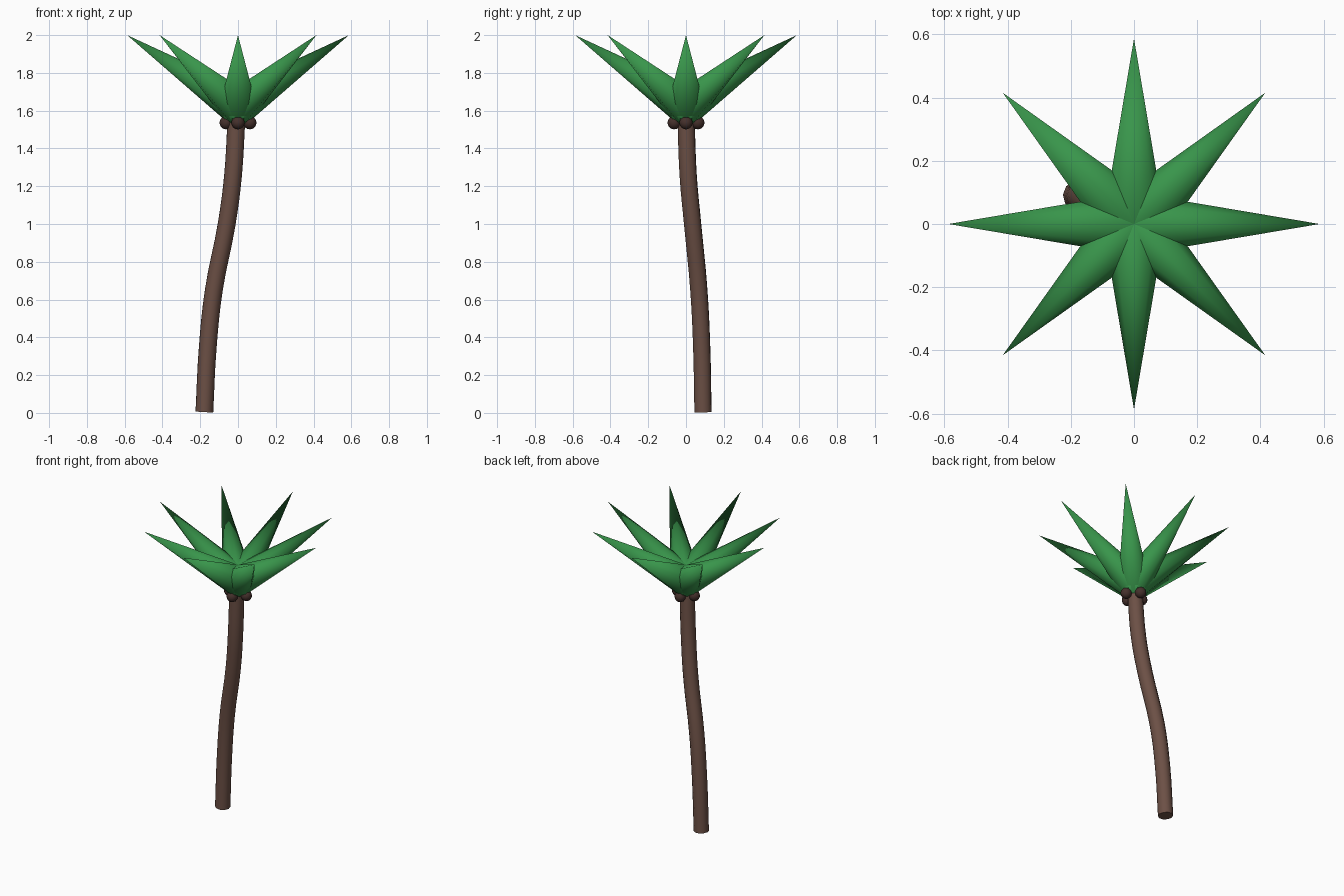
import bpy, math
from mathutils import Vector, Matrix

if "Cube" in bpy.data.objects:
    bpy.data.objects.remove(bpy.data.objects["Cube"])


def material(name, rgb):
    m = bpy.data.materials.new(name)
    m.diffuse_color = (*rgb, 1)
    m.use_nodes = True
    m.node_tree.nodes["Principled BSDF"].inputs["Base Color"].default_value = m.diffuse_color
    return m


bark = material("bark", (0.15, 0.08, 0.06))
shell = material("shell", (0.06, 0.03, 0.025))
green = material("leaf_green", (0.04, 0.3, 0.07))


def finish(obj, name, mat):
    obj.name = name
    obj.data.materials.clear()
    obj.data.materials.append(mat)
    bpy.ops.object.shade_smooth_by_angle(angle=math.radians(50))


# Curved trunk: a round tube swept along an S-shaped path
path = [(-0.178, 0.09, 0.005), (-0.16, 0.083, 0.35), (-0.128, 0.068, 0.65),
        (-0.06, 0.035, 1.0), (-0.027, 0.012, 1.25), (-0.008, 0.0, 1.56)]
curve = bpy.data.curves.new("trunk", 'CURVE')
curve.dimensions = '3D'
curve.bevel_depth = 0.047
curve.bevel_resolution = 3
curve.resolution_u = 4
curve.use_fill_caps = True
spline = curve.splines.new('BEZIER')
spline.bezier_points.add(len(path) - 1)
for point, co in zip(spline.bezier_points, path):
    point.co = co
    point.handle_left_type = point.handle_right_type = 'AUTO'
trunk = bpy.data.objects.new("trunk", curve)
bpy.context.collection.objects.link(trunk)
bpy.context.view_layer.objects.active = trunk
trunk.select_set(True)
bpy.ops.object.convert(target='MESH')
finish(bpy.context.object, "trunk", bark)

# Eight cone leaves fanning up and out from the top of the trunk
for i in range(8):
    a = i * math.pi / 4
    out = Vector((math.cos(a), math.sin(a), 0))
    base = out * -0.006 + Vector((0, 0, 1.616))
    tip = out * 0.587 + Vector((0, 0, 2.0))
    axis = tip - base
    bpy.ops.mesh.primitive_cone_add(vertices=8, radius1=0.1, depth=axis.length)
    leaf = bpy.context.object
    tilt = Matrix.Rotation(math.pi / 2 - math.atan2(axis.z, axis.xy.length), 4, 'Y')
    leaf.matrix_world = (Matrix.Translation((base + tip) / 2)
                         @ Matrix.Rotation(a, 4, 'Z') @ tilt)
    finish(leaf, f"leaf_{i + 1}", green)

# Four nuts tucked under the leaves
for i in range(4):
    a = i * math.pi / 2
    bpy.ops.mesh.primitive_uv_sphere_add(
        segments=12, ring_count=8, radius=0.035,
        location=(0.063 * math.cos(a), 0.063 * math.sin(a), 1.536))
    finish(bpy.context.object, f"nut_{i + 1}", shell)
